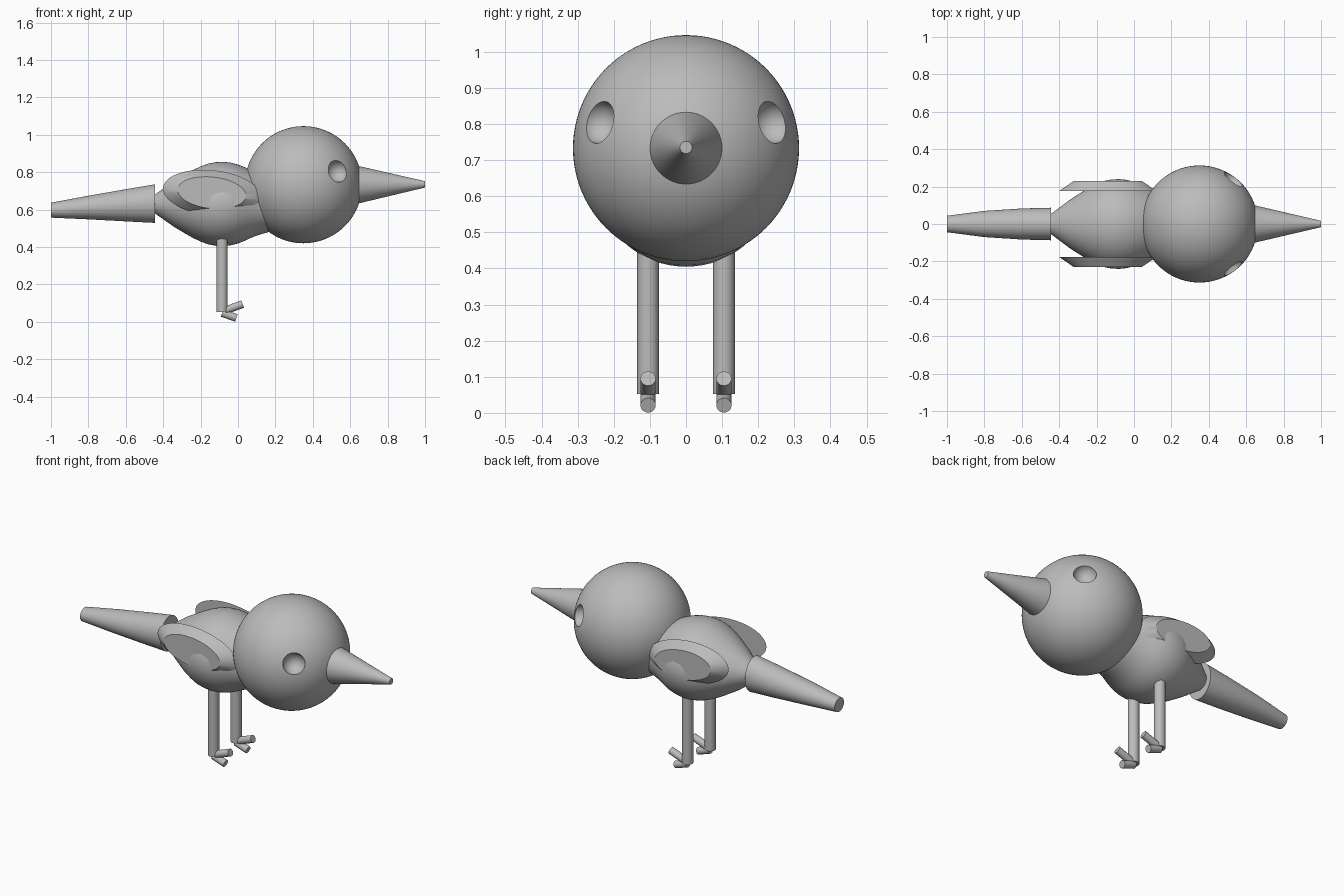
import bpy, bmesh, math
from mathutils import Vector, Matrix

cube = bpy.data.objects.get("Cube")
if cube:
    bpy.data.objects.remove(cube, do_unlink=True)

grey = bpy.data.materials.new("plain grey")
grey.use_nodes = True
grey.diffuse_color = (0.5, 0.5, 0.5, 1)
grey.node_tree.nodes["Principled BSDF"].inputs["Base Color"].default_value = (0.5, 0.5, 0.5, 1)


def finish(name, bm, angle=35):
    """Turn a bmesh into a smooth shaded object."""
    bmesh.ops.recalc_face_normals(bm, faces=bm.faces)
    mesh = bpy.data.meshes.new(name)
    bm.to_mesh(mesh)
    bm.free()
    mesh.materials.append(grey)
    obj = bpy.data.objects.new(name, mesh)
    bpy.context.collection.objects.link(obj)
    smooth(obj, angle)
    return obj


def smooth(obj, angle=35):
    bpy.ops.object.select_all(action='DESELECT')
    obj.select_set(True)
    bpy.context.view_layer.objects.active = obj
    bpy.ops.object.shade_smooth_by_angle(angle=math.radians(angle))


def loft(name, rings, sides=64):
    """Skin upright elliptical rings (x, z centre, y radius, z radius)."""
    bm = bmesh.new()
    loops = []
    for x, zc, ry, rz in rings:
        angles = [math.tau * i / sides for i in range(sides)]
        loops.append([bm.verts.new((x, ry * math.cos(a), zc + rz * math.sin(a))) for a in angles])
    for a, b in zip(loops, loops[1:]):
        for i in range(sides):
            j = (i + 1) % sides
            bm.faces.new((a[i], a[j], b[j], b[i]))
    bm.faces.new(loops[0])
    bm.faces.new(loops[-1])
    return finish(name, bm)


def rod(name, start, end, radius):
    start, end = Vector(start), Vector(end)
    axis = end - start
    turn = axis.to_track_quat('Z', 'Y').to_matrix().to_4x4()
    bm = bmesh.new()
    bmesh.ops.create_cone(bm, cap_ends=True, segments=32, radius1=radius, radius2=radius,
                          depth=axis.length, matrix=Matrix.Translation((start + end) / 2) @ turn)
    return finish(name, bm)


def ball(name, centre, radius):
    bm = bmesh.new()
    bmesh.ops.create_uvsphere(bm, u_segments=96, v_segments=48, radius=radius,
                              matrix=Matrix.Translation(centre))
    return finish(name, bm)


# Head with two scooped eye sockets
head_centre = Vector((0.35, 0, 0.733))
head = ball("head", head_centre, 0.313)
cutters = []
for side in (-1, 1):
    cutter = ball("eye_cutter", head_centre + Vector((0.185, side * 0.243, 0.073)), 0.06)
    cutter.hide_render = True
    cutters.append(cutter)
    cut = head.modifiers.new("eye_socket", 'BOOLEAN')
    cut.operation = 'DIFFERENCE'
    cut.solver = 'EXACT'
    cut.object = cutter
bpy.context.view_layer.update()
carved = bpy.data.meshes.new_from_object(head.evaluated_get(bpy.context.evaluated_depsgraph_get()))
head.modifiers.clear()
head.data = carved
for cutter in cutters:
    bpy.data.objects.remove(cutter, do_unlink=True)
smooth(head)

# Beak and tail
loft("beak", [(0.64, 0.733, 0.101, 0.101), (1.0, 0.735, 0.017, 0.017)])
loft("tail", [(-1.0, 0.597, 0.044, 0.04), (-0.8, 0.611, 0.07, 0.063),
              (-0.6, 0.623, 0.083, 0.086), (-0.445, 0.632, 0.087, 0.103)])

# Body: round belly tapering to the tail, with a neck running into the head
profile = [(-0.46, 0.042), (-0.4, 0.087), (-0.34, 0.132), (-0.28, 0.17), (-0.24, 0.194),
           (-0.2, 0.214), (-0.16, 0.23), (-0.12, 0.238), (-0.08, 0.24), (-0.04, 0.236),
           (0.0, 0.225), (0.04, 0.208), (0.08, 0.188), (0.13, 0.17), (0.2, 0.15)]
loft("body", [(x, 0.63, r, r * 0.938) for x, r in profile])

# Paired wings, legs and toes
for side, label in ((-1, "right"), (1, "left")):
    bm = bmesh.new()
    place = (Matrix.Translation((-0.14, side * 0.203, 0.69)) @ Matrix.Rotation(math.radians(6), 4, 'Y')
             @ Matrix.Diagonal((1, 1, 0.46, 1)) @ Matrix.Rotation(side * -math.pi / 2, 4, 'X'))
    bmesh.ops.create_cone(bm, cap_ends=True, segments=64, radius1=0.262, radius2=0.183,
                          depth=0.054, matrix=place)
    finish(label + "_wing", bm)

    y = side * 0.105
    rod(label + "_leg", (-0.085, y, 0.052), (-0.085, y, 0.45), 0.03)
    rod(label + "_upper_toe", (-0.07, y, 0.06), (0.025, y, 0.095), 0.021)
    rod(label + "_lower_toe", (-0.085, y, 0.047), (-0.008, y, 0.021), 0.021)
